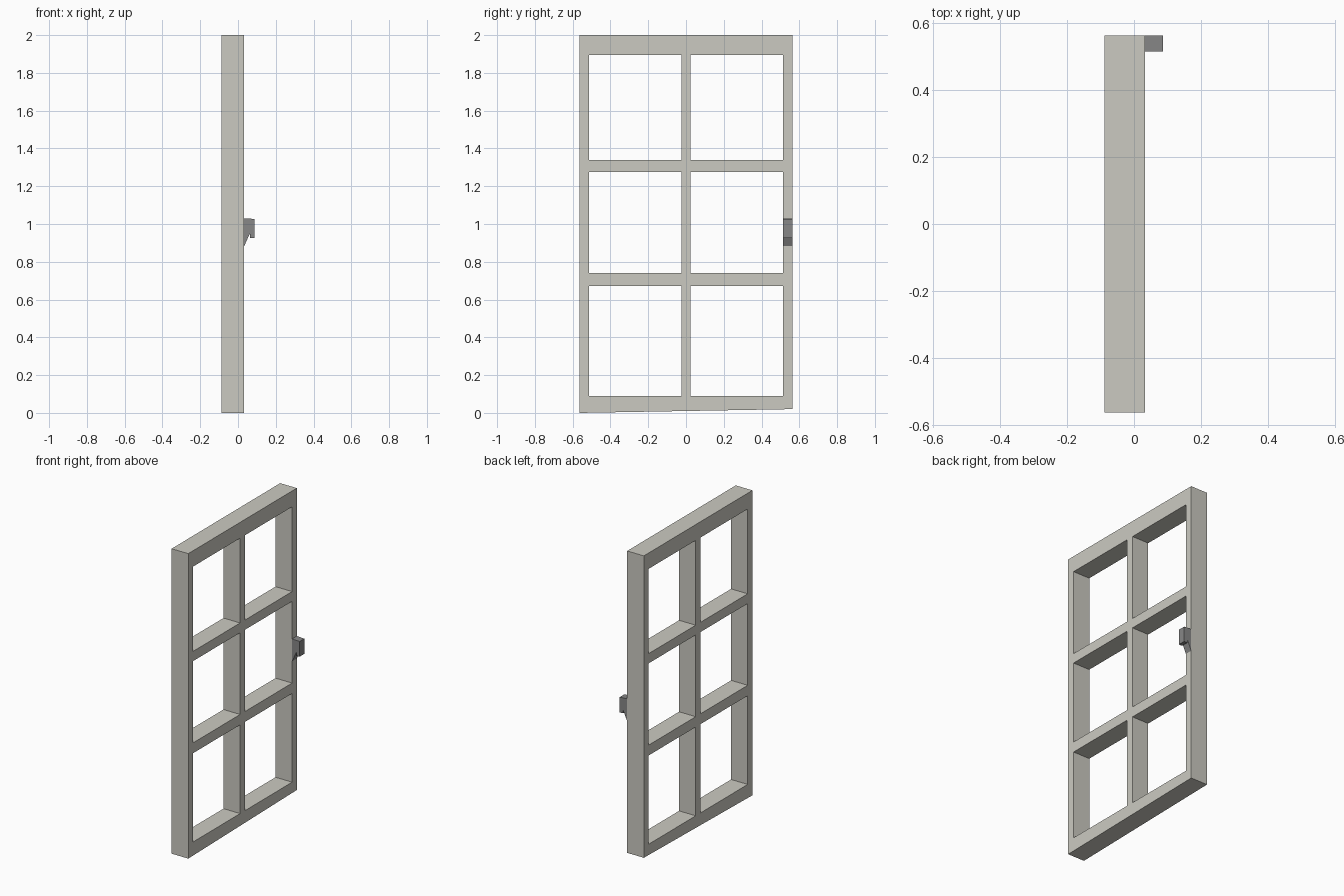
import bpy, bmesh
from mathutils import Vector

if "Cube" in bpy.data.objects:
    bpy.data.objects.remove(bpy.data.objects["Cube"])


def material(name, rgb):
    m = bpy.data.materials.new(name)
    m.diffuse_color = (*rgb, 1)
    m.use_nodes = True
    m.node_tree.nodes["Principled BSDF"].inputs["Base Color"].default_value = m.diffuse_color
    return m


def finish(bm, name, mat):
    bmesh.ops.recalc_face_normals(bm, faces=bm.faces)
    me = bpy.data.meshes.new(name)
    bm.to_mesh(me)
    bm.free()
    me.materials.append(mat)
    ob = bpy.data.objects.new(name, me)
    bpy.context.collection.objects.link(ob)
    return ob


def extrude(bm, offset):
    geo = bmesh.ops.extrude_face_region(bm, geom=bm.faces[:], use_keep_orig=True)
    verts = [g for g in geo["geom"] if isinstance(g, bmesh.types.BMVert)]
    bmesh.ops.translate(bm, verts=verts, vec=Vector(offset))


paint = material("pale_grey_paint", (0.60, 0.59, 0.535))
metal = material("dark_grey_metal", (0.245, 0.245, 0.245))

X0, X1 = -0.088, 0.033
HALF = 0.5625

# Window frame: grid of bars with six open panes, extruded to full depth
ys = [-HALF, -0.514, -0.025, 0.025, 0.514, HALF]
zs = [0.0, 0.09, 0.672, 0.74, 1.276, 1.34, 1.896, 2.0]
bm = bmesh.new()
# the bottom edge rises slightly towards +y
grid = [[bm.verts.new((X0, y, z if k else 0.02 * (y + HALF) / (2 * HALF)))
         for k, z in enumerate(zs)] for y in ys]
for i in range(len(ys) - 1):
    for k in range(len(zs) - 1):
        if i % 2 and k % 2:
            continue  # open pane
        bm.faces.new((grid[i][k], grid[i + 1][k], grid[i + 1][k + 1], grid[i][k + 1]))
extrude(bm, (X1 - X0, 0, 0))
finish(bm, "window_frame", paint)

# Latch handle: hooked side profile, extruded across the stile
profile = [(X1, 1.03), (0.087, 1.027), (0.087, 0.927), (0.063, 0.927),
           (0.063, 0.95), (X1, 0.883)]
bm = bmesh.new()
bm.faces.new([bm.verts.new((x, 0.514, z)) for x, z in profile])
extrude(bm, (0, HALF - 0.514, 0))
finish(bm, "latch_handle", metal)
